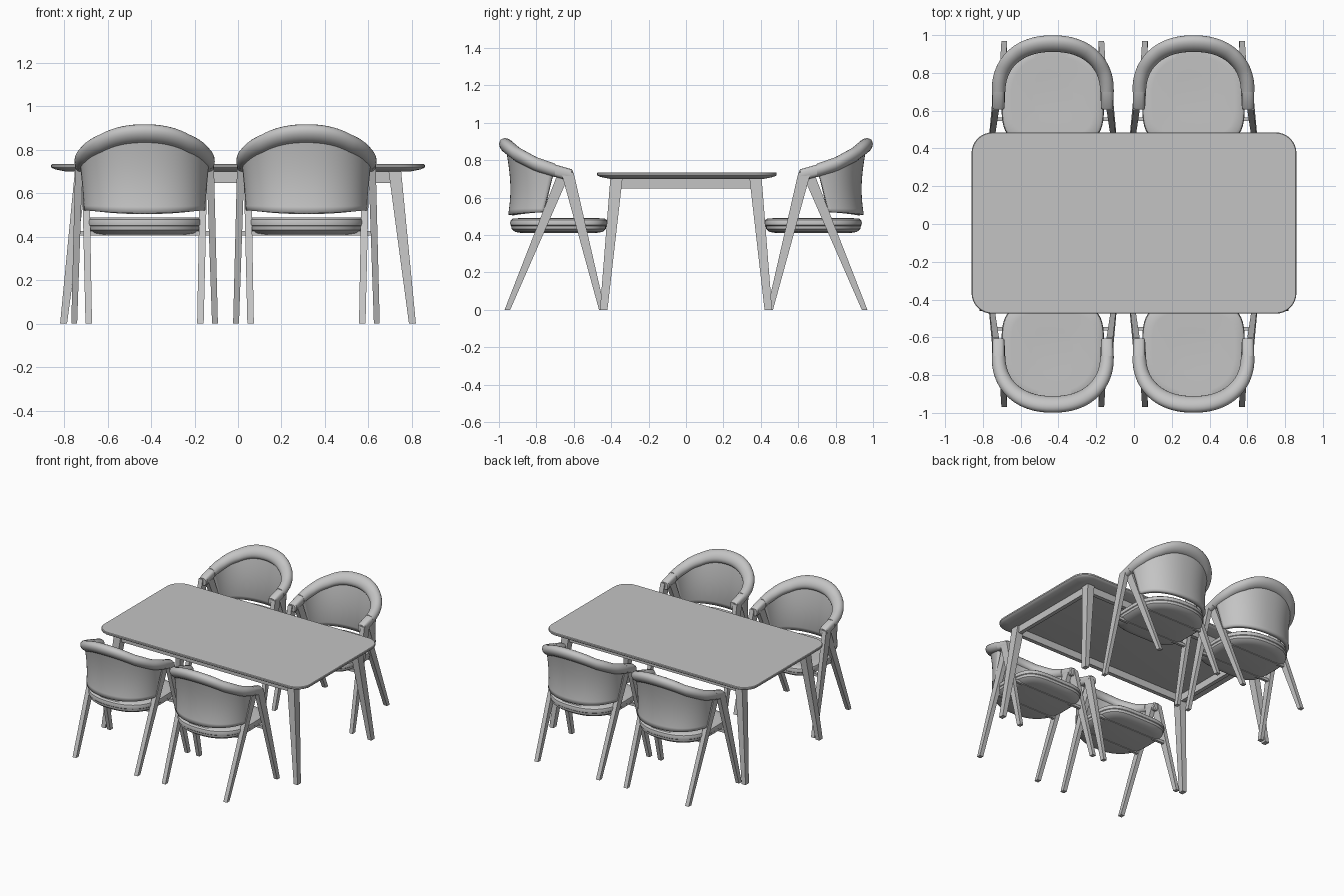
import bpy, bmesh
from math import sin, cos, pi, radians, copysign
from mathutils import Vector

if "Cube" in bpy.data.objects:
    bpy.data.objects.remove(bpy.data.objects["Cube"])

GREY = (0.55, 0.55, 0.55, 1)
mat = bpy.data.materials.new("plain grey")
mat.use_nodes = True
mat.diffuse_color = GREY
mat.node_tree.nodes["Principled BSDF"].inputs["Base Color"].default_value = GREY
made = []


def add(name, bm):
    bmesh.ops.recalc_face_normals(bm, faces=bm.faces)
    me = bpy.data.meshes.new(name)
    bm.to_mesh(me)
    bm.free()
    me.materials.append(mat)
    ob = bpy.data.objects.new(name, me)
    bpy.context.collection.objects.link(ob)
    made.append(ob)
    return ob


def loft(name, rings, closed=True):
    """Skin a list of point rings; closed rings also get end caps."""
    bm = bmesh.new()
    vs = [[bm.verts.new(p) for p in r] for r in rings]
    n = len(vs[0])
    for a, b in zip(vs, vs[1:]):
        for i in range(n if closed else n - 1):
            j = (i + 1) % n
            bm.faces.new((a[i], a[j], b[j], b[i]))
    if closed:
        bm.faces.new(vs[0])
        bm.faces.new(vs[-1])
    return add(name, bm)


def beam(name, p, q, size_p, size_q):
    """Tapered rectangular bar with horizontal ends."""
    corners = ((-1, -1), (1, -1), (1, 1), (-1, 1))
    return loft(name, [[(c[0] + sx * s[0] / 2, c[1] + sy * s[1] / 2, c[2])
                        for sx, sy in corners] for c, s in ((p, size_p), (q, size_q))])


def box(name, centre, size):
    x, y, z = centre
    return beam(name, (x, y, z - size[2] / 2), (x, y, z + size[2] / 2), size, size)


def spow(v, p):
    return copysign(abs(v) ** p, v)


def interp(x, pts):
    for (x0, y0), (x1, y1) in zip(pts, pts[1:]):
        if x <= x1:
            return y0 + (y1 - y0) * max(0, x - x0) / (x1 - x0)
    return pts[-1][1]


# ---- table ----
TY = 0.005


def rounded_rect(hx, hy, r, z):
    pts = []
    for k, (sx, sy) in enumerate(((1, 1), (-1, 1), (-1, -1), (1, -1))):
        for i in range(9):
            a = pi / 2 * (k + i / 8)
            pts.append((sx * (hx - r) + r * cos(a), TY + sy * (hy - r) + r * sin(a), z))
    return pts


loft("table_top", [rounded_rect(0.86 - i, 0.48 - i, 0.11 - i, z) for i, z in
                   ((0.07, 0.7), (0.02, 0.71), (0.003, 0.717), (0, 0.721), (0, 0.731), (0.004, 0.735))])
for sx, side in ((1, "left"), (-1, "right")):
    for sy, end in ((-1, "front"), (1, "back")):
        beam(f"table_leg_{end}_{side}", (sx * 0.803, sy * 0.44, 0),
             (sx * 0.722, sy * 0.372, 0.703), (0.032, 0.04), (0.058, 0.065))
    box(f"table_apron_{side}", (sx * 0.725, 0, 0.676), (0.03, 0.7, 0.056))
for sy, end in ((-1, "front"), (1, "back")):
    box(f"table_apron_{end}", (0, sy * 0.375, 0.676), (1.42, 0.03, 0.056))

# ---- chair, built with its back toward +y ----
table_parts = len(made)
RAIL_Z = ((0.61, 0.715), (0.69, 0.742), (0.8, 0.778), (0.9, 0.83), (0.955, 0.874))


def section(c, n, rn, rz, lean, power=1.0):
    ring = []
    for i in range(20):
        a = 2 * pi * i / 20
        u, w = rn * spow(cos(a), power), rz * spow(sin(a), power)
        ring.append(c + n * (u + lean * w) + Vector((0, 0, w)))
    return ring


def plan(a, b, t):
    return Vector((a * spow(sin(t), 0.9), 0.7 + b * max(0, cos(t)) ** 0.9, 0))


# rolled top rail sweeping from arm to arm
rings = []
STEPS = 40
for i in range(STEPS + 1):
    t = -pi / 2 + pi * i / STEPS
    c = plan(0.287, 0.255, t)
    back = max(0, cos(t))
    n = Vector((sin(t) / 0.287, cos(t) / 0.255, 0)).normalized()
    c.z = interp(c.y, RAIL_Z)
    rings.append(section(c, n, 0.036 + 0.006 * back, 0.036 + 0.008 * back, 0.3 * back))
loft("chair_top_rail", rings)

# curved back panel
rows = []
for k in range(13):
    v = k / 12
    row = []
    for i in range(STEPS + 1):
        t = radians(77 + 13 * v) * (2 * i / STEPS - 1)
        flare = 0.03 * (1 - v) ** 2 + 0.045 * v ** 2
        p = plan(0.272 + 0.013 * v * v, 0.207 + flare, t)
        low = 0.507 + 0.016 * sin(t) ** 2
        p.z = low + (interp(p.y, RAIL_Z) - low) * v
        row.append(p)
    rows.append(row)
panel = loft("chair_back_panel", rows, closed=False)
mod = panel.modifiers.new("thickness", 'SOLIDIFY')
mod.thickness = 0.028
mod.offset = 0


# padded seat on a thin shell
def seat_ring(s, z):
    ring = []
    for i in range(48):
        a = 2 * pi * i / 48
        p = 0.85 if sin(a) > 0 else 0.5
        ring.append((0.272 * s * spow(cos(a), p), 0.68 + 0.26 * s * spow(sin(a), p), z))
    return ring


loft("chair_seat_shell", [seat_ring(s, z) for s, z in
                          ((0.75, 0.41), (0.9, 0.417), (0.97, 0.432), (0.98, 0.45))])
loft("chair_seat_cushion", [seat_ring(s, z) for s, z in
                            ((0.97, 0.447), (0.995, 0.453), (1, 0.466), (0.985, 0.48),
                             (0.94, 0.489), (0.8, 0.49), (0.4, 0.484))])

# arm tips and splayed legs
for sx, side in ((1, "left"), (-1, "right")):
    n = Vector((sx, 0, 0))
    tip = [section(Vector((sx * 0.288, y, z)), n, r, r, 0, 0.7) for y, z, r in
           ((0.605, 0.717, 0.026), (0.613, 0.72, 0.032), (0.7, 0.744, 0.033))]
    loft(f"chair_arm_tip_{side}", tip)
    beam(f"chair_front_leg_{side}", (sx * 0.324, 0.449, 0), (sx * 0.302, 0.634, 0.735),
         (0.027, 0.032), (0.034, 0.066))
    beam(f"chair_rear_leg_{side}", (sx * 0.257, 0.955, 0), (sx * 0.272, 0.657, 0.72),
         (0.03, 0.03), (0.034, 0.064))
for y, end in ((0.555, "front"), (0.775, "rear")):
    box(f"chair_crossbar_{end}", (0, y, 0.416), (0.61 if end == "front" else 0.54, 0.02, 0.02))

# four chairs: two behind the table, two turned round in front
chair = made[table_parts:]
for x, turn in ((0.315, 0), (-0.43, pi), (0.315, pi)):
    for part in chair:
        ob = part.copy()
        bpy.context.collection.objects.link(ob)
        ob.location.x = x
        ob.rotation_euler.z = turn
for part in chair:
    part.location.x = -0.43

# smooth curved surfaces, keep sharp edges
bpy.ops.object.select_all(action='DESELECT')
for ob in made:
    ob.select_set(True)
bpy.context.view_layer.objects.active = made[0]
bpy.ops.object.shade_smooth_by_angle(angle=radians(35))
